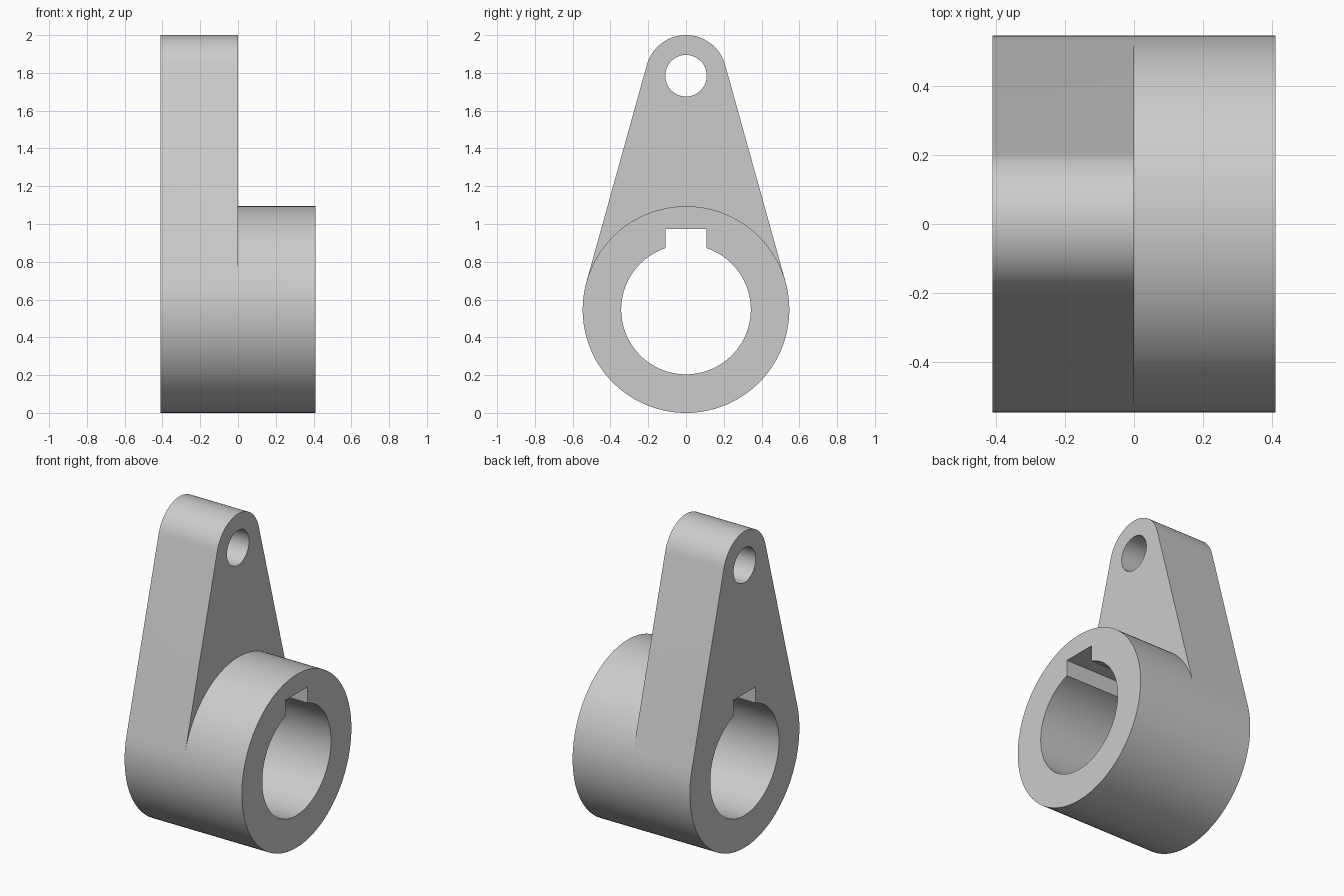
import bpy, bmesh
from math import sin, cos, asin, pi

cube = bpy.data.objects.get("Cube")
if cube:
    bpy.data.objects.remove(cube, do_unlink=True)

# Main dimensions
X0, XM, X1 = -0.41, 0.0, 0.41        # arm back, shoulder, hub front
HUB_Z, HUB_R, BORE_R = 0.547, 0.547, 0.343
PIN_Z, EYE_R, PIN_R = 1.785, 0.215, 0.11
KEY_W, KEY_TOP = 0.109, 0.973        # keyway half width and top


def arc(z, r, start, end, steps):
    """Points (y, z) along an arc, both ends included."""
    angles = [start + (end - start) * i / steps for i in range(steps + 1)]
    return [(r * cos(t), z + r * sin(t)) for t in angles]


# Outline arcs, joined where the arm's sides are tangent to the hub
tilt = asin((HUB_R - EYE_R) / (PIN_Z - HUB_Z))
hub_low = arc(HUB_Z, HUB_R, pi - tilt, 2 * pi + tilt, 72)
hub_top = arc(HUB_Z, HUB_R, tilt, pi - tilt, 56)
eye_top = arc(PIN_Z, EYE_R, tilt, pi - tilt, 40)
pin = arc(PIN_Z, PIN_R, 0, 2 * pi, 48)[:-1]

# Bore with a rectangular keyway at the top
key = asin(KEY_W / BORE_R)
bore = arc(HUB_Z, BORE_R, pi / 2 + key, 2.5 * pi - key, 88)
bore += [(KEY_W, KEY_TOP), (-KEY_W, KEY_TOP)]

arm_outline = hub_low + eye_top
hub_outline = hub_low + hub_top[1:-1]
shoulder = hub_top + eye_top[::-1]

bm = bmesh.new()


def cap(x, *loops):
    """Flat face at x bounded by the first loop, with the others as holes."""
    edges = []
    for loop in loops:
        vs = [bm.verts.new((x, y, z)) for y, z in loop]
        edges += [bm.edges.new((vs[i - 1], vs[i])) for i in range(len(vs))]
    bmesh.ops.triangle_fill(bm, edges=edges, use_beauty=True, normal=(1, 0, 0))


def wall(loop, xa, xb):
    """Closed wall along a loop between two x positions."""
    a = [bm.verts.new((xa, y, z)) for y, z in loop]
    b = [bm.verts.new((xb, y, z)) for y, z in loop]
    for i in range(len(loop)):
        bm.faces.new((a[i - 1], a[i], b[i], b[i - 1]))


# Arm, hub and the holes through them
cap(X0, arm_outline, bore, pin)
cap(XM, shoulder, pin)
cap(X1, hub_outline, bore)
wall(arm_outline, X0, XM)
wall(hub_outline, XM, X1)
wall(bore, X0, X1)
wall(pin, X0, XM)
bmesh.ops.remove_doubles(bm, verts=bm.verts, dist=0.00001)
bmesh.ops.recalc_face_normals(bm, faces=bm.faces)

mesh = bpy.data.meshes.new("lever_arm_with_hub")
bm.to_mesh(mesh)
bm.free()
lever = bpy.data.objects.new("lever_arm_with_hub", mesh)
bpy.context.collection.objects.link(lever)

# Plain grey metal
grey = bpy.data.materials.new("light_grey")
grey.use_nodes = True
colour = (0.6, 0.6, 0.6, 1)
grey.diffuse_color = colour
grey.node_tree.nodes["Principled BSDF"].inputs["Base Color"].default_value = colour
mesh.materials.append(grey)

bpy.ops.object.select_all(action="DESELECT")
lever.select_set(True)
bpy.context.view_layer.objects.active = lever
bpy.ops.object.shade_smooth_by_angle(angle=pi / 6)
